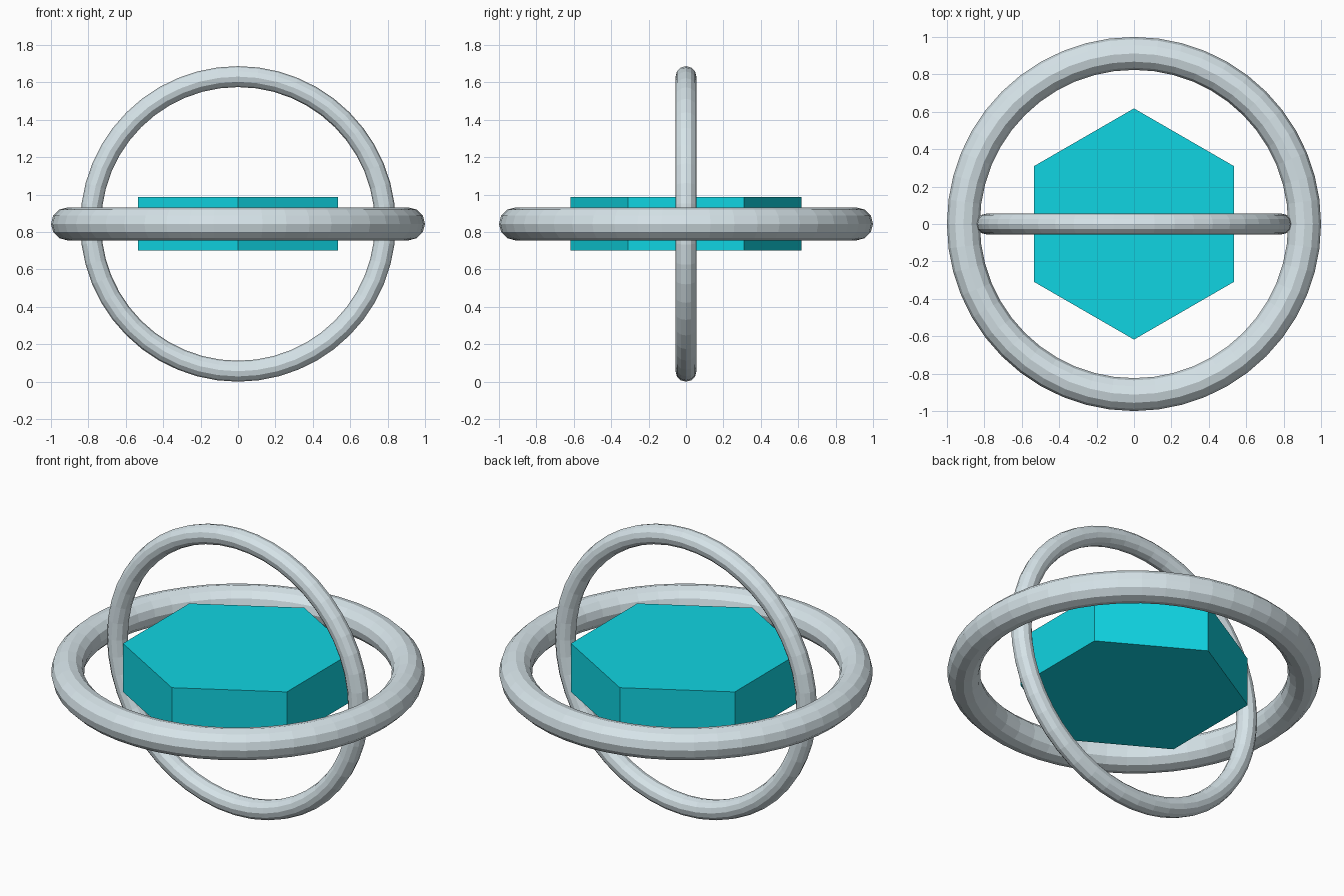
import bpy
from math import radians

if "Cube" in bpy.data.objects:
    bpy.data.objects.remove(bpy.data.objects["Cube"])

CENTRE = (0, 0, 0.8435)


def material(name, rgb):
    m = bpy.data.materials.new(name)
    m.diffuse_color = (*rgb, 1)
    m.use_nodes = True
    m.node_tree.nodes["Principled BSDF"].inputs["Base Color"].default_value = m.diffuse_color
    return m


def finish(name, mat):
    ob = bpy.context.object
    ob.name = name
    ob.data.materials.append(mat)
    return ob


def ring(name, outer, tube, tilt, mat):
    bpy.ops.mesh.primitive_torus_add(
        location=CENTRE, rotation=(radians(tilt), 0, 0),
        major_radius=outer - tube, minor_radius=tube,
        major_segments=48, minor_segments=12)
    return finish(name, mat)


silver = material("pale_silver", (0.68, 0.78, 0.82))
cyan = material("cyan", (0.005, 0.66, 0.76))

# Two crossed flat-shaded rings
ring("horizontal_ring", 1.0, 0.088, 0, silver)
ring("vertical_ring", 0.8435, 0.056, 90, silver)

# Hexagonal core, points facing front and back
bpy.ops.mesh.primitive_cylinder_add(
    vertices=6, radius=0.618, depth=0.286, location=CENTRE)
finish("hexagonal_core", cyan)
